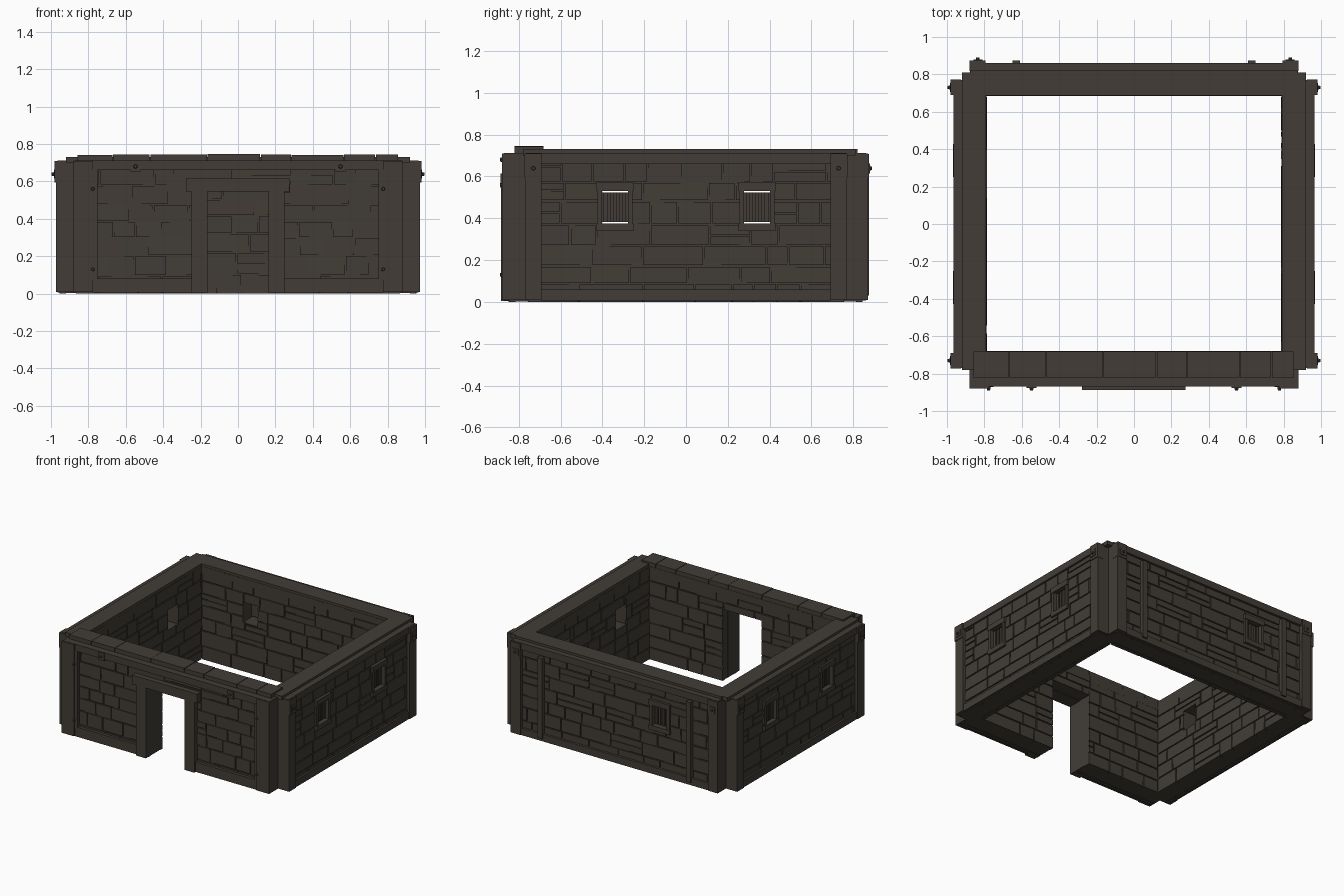
import bpy, bmesh, math, random
from mathutils import Matrix, Vector

if "Cube" in bpy.data.objects:
    bpy.data.objects.remove(bpy.data.objects["Cube"])

random.seed(7)
mat = bpy.data.materials.new("dark_brown_stone")
mat.diffuse_color = (0.054, 0.046, 0.037, 1)
mat.use_nodes = True
mat.node_tree.nodes["Principled BSDF"].inputs["Base Color"].default_value = mat.diffuse_color

# Every wall is drawn in a local frame: u along the wall, d outward from the centre, z up
TURN = {"front": 0, "right": math.pi / 2, "back": math.pi, "left": -math.pi / 2}


def box(bm, u0, u1, d0, d1, z0, z1, jit=0.0):
    vs = [bm.verts.new((u, -d + random.uniform(-jit, jit), z))
          for z in (z0, z1) for d in (d0, d1) for u in (u0, u1)]
    for f in ((0, 1, 3, 2), (4, 6, 7, 5), (0, 4, 5, 1), (2, 3, 7, 6), (0, 2, 6, 4), (1, 5, 7, 3)):
        bm.faces.new([vs[i] for i in f])


def bolt(bm, u, z, d0, d1, r):
    m = Matrix.Translation((u, -(d0 + d1) / 2, z)) @ Matrix.Rotation(math.pi / 2, 4, 'X')
    bmesh.ops.create_cone(bm, cap_ends=True, segments=8, radius1=r * 0.7, radius2=r,
                          depth=d1 - d0, matrix=m @ Matrix.Rotation(math.pi, 4, 'X'))


def finish(bm, part, side):
    bmesh.ops.recalc_face_normals(bm, faces=bm.faces)
    me = bpy.data.meshes.new(part)
    bm.to_mesh(me)
    bm.free()
    me.materials.append(mat)
    ob = bpy.data.objects.new(side + "_" + part, me)
    ob.rotation_euler.z = TURN[side]
    bpy.context.collection.objects.link(ob)


def subtract(rects, hole):
    """Cut a rectangular hole out of a list of (u0, u1, z0, z1) rectangles."""
    a, b, c, e = hole
    out = []
    for u0, u1, z0, z1 in rects:
        if u1 <= a or u0 >= b or z1 <= c or z0 >= e:
            out.append((u0, u1, z0, z1))
            continue
        if u0 < a: out.append((u0, a, z0, z1))
        if u1 > b: out.append((b, u1, z0, z1))
        m0, m1 = max(u0, a), min(u1, b)
        if z0 < c: out.append((m0, m1, z0, c))
        if z1 > e: out.append((m0, m1, e, z1))
    return out


def stones(bm, half, top, d0, d1, holes):
    """Irregular coursed stones with thin open joints."""
    z, g = 0.0, 0.004
    while z < top - 0.001:
        h = random.uniform(0.085, 0.115)
        if top - z - h < 0.06: h = top - z
        u = -half
        while u < half - 0.001:
            w = random.uniform(0.1, 0.32)
            if half - u - w < 0.08: w = half - u
            cut = [(u, u + w, z, z + h)]
            if w > 0.15 and random.random() < 0.15:      # some stones are split in two thin ones
                s = z + h * random.uniform(0.4, 0.6)
                cut = [(u, u + w, z, s), (u, u + w, s, z + h)]
            for r in cut:
                rects = [(r[0] + g, r[1] - g, r[2] + (g if r[2] > 0 else 0), r[3] - g)]
                for hole in holes:
                    rects = subtract(rects, hole)
                for q in rects:
                    if q[1] - q[0] > 0.006 and q[3] - q[2] > 0.006:
                        box(bm, q[0], q[1], d0, d1, q[2], q[3], 0.0015)
            u += w
        z += h


def masonry(side, half, inner_half, d_in, d_out, holes):
    bm = bmesh.new()
    rects = [(-half, half, 0.003, 0.71)]
    for h in holes:
        rects = subtract(rects, h)
    for r in rects:
        box(bm, r[0], r[1], d_in + 0.008, d_out - 0.008, r[2], r[3])
    finish(bm, "wall_core", side)
    bm = bmesh.new()
    stones(bm, half, 0.70, d_out - 0.03, d_out, holes)
    finish(bm, "outer_stones", side)
    bm = bmesh.new()
    stones(bm, inner_half, 0.71, d_in, d_in + 0.03, holes)
    finish(bm, "inner_stones", side)


def window(side, u, d):
    """Frame, backing board and upright bars of one small window."""
    bm = bmesh.new()
    for s in (-1, 1):
        a, b = sorted((u + s * 0.062, u + s * 0.084))
        box(bm, a, b, d - 0.04, d + 0.012, 0.35, 0.56)
    box(bm, u - 0.088, u + 0.088, d - 0.04, d + 0.016, 0.53, 0.57)
    box(bm, u - 0.088, u + 0.088, d - 0.04, d + 0.016, 0.34, 0.375)
    finish(bm, "window_frame", side)
    bm = bmesh.new()
    box(bm, u - 0.063, u + 0.063, d - 0.055, d - 0.045, 0.383, 0.522)
    for i in range(4):
        c = u - 0.045 + i * 0.03
        box(bm, c - 0.009, c + 0.009, d - 0.05, d - 0.01, 0.383, 0.522)
    finish(bm, "window_bars", side)


def trim(side, half, post_in, d_in, d_out, d_beam, plinth):
    """Corner posts, top beam and bottom plinth of a wall."""
    bm = bmesh.new()
    for s in (-1, 1):
        a, b = sorted((s * post_in, s * half))
        box(bm, a, b, d_in + 0.01, d_out, 0.008, 0.71)
    finish(bm, "corner_posts", side)
    bm = bmesh.new()
    box(bm, -half + 0.002, half - 0.002, d_in, d_beam, 0.66, 0.712)
    finish(bm, "top_beam", side)
    bm = bmesh.new()
    for a, b in plinth:
        box(bm, a, b, d_beam - 0.06, d_beam, 0.006, 0.08 if side == "front" else 0.06)
    finish(bm, "plinth", side)


def post_caps(side, u, half, d):
    """Iron plate and bolt at the head of each corner post."""
    bm = bmesh.new()
    for s in (-1, 1):
        a, b = sorted((s * (u - 0.04), s * half))
        box(bm, a, b, d - 0.05, d + 0.006, 0.595, 0.708)
        box(bm, s * u - 0.024, s * u + 0.024, d, d + 0.011, 0.615, 0.663)
        bolt(bm, s * u, 0.639, d, d + 0.022, 0.012)
    finish(bm, "post_caps", side)


def slab(side, u0, u1, d0, d1, z1):
    bm = bmesh.new()
    box(bm, u0, u1, d0, d1, 0.70, z1)
    finish(bm, "capping_slab", side)


# Side walls with two windows each
for side in ("right", "left"):
    wins = [(u - 0.063, u + 0.063, 0.375, 0.53) for u in (-0.34, 0.34)]
    masonry(side, 0.76, 0.685, 0.788, 0.952, wins)
    trim(side, 0.77, 0.69, 0.79, 0.974, 0.966, [(-0.69, 0.69)])
    post_caps(side, 0.73, 0.772, 0.974)
    f = 1 if side == "right" else -1
    a, b = sorted((-0.78 * f, 0.81 * f))
    slab(side, a, b, 0.79, 0.92, 0.73)
    for u in (-0.34, 0.34):
        window(side, u, 0.952)

# Back wall with one window and two upright battens
masonry("back", 0.87, 0.79, 0.685, 0.844, [(0.312, 0.438, 0.375, 0.53)])
trim("back", 0.878, 0.795, 0.685, 0.87, 0.862, [(-0.795, 0.795)])
post_caps("back", 0.835, 0.88, 0.868)
slab("back", -0.875, 0.875, 0.687, 0.82, 0.73)
window("back", 0.375, 0.846)
bm = bmesh.new()
for s in (-1, 1):
    box(bm, s * 0.63 - 0.02, s * 0.63 + 0.02, 0.82, 0.874, 0.03, 0.645)
finish(bm, "battens", "back")

# Front wall with doorway
masonry("front", 0.87, 0.79, 0.68, 0.848, [(-0.165, 0.165, -0.01, 0.55)])
trim("front", 0.88, 0.775, 0.68, 0.88, 0.87, [(-0.775, -0.24), (0.24, 0.775)])

# Coping stones along the front wall
bm = bmesh.new()
joints = [-0.86, -0.67, -0.47, -0.165, 0.12, 0.285, 0.565, 0.735, 0.857]
for a, b in zip(joints, joints[1:]):
    box(bm, a + 0.002, b - 0.002, 0.682, 0.82, 0.70, 0.745 + random.uniform(-0.003, 0.003))
finish(bm, "coping_stones", "front")

# Door posts and lintel
bm = bmesh.new()
for s in (-1, 1):
    a, b = sorted((s * 0.163, s * 0.248))
    box(bm, a, b, 0.74, 0.884, 0.004, 0.55)
finish(bm, "door_posts", "front")
bm = bmesh.new()
box(bm, -0.278, 0.276, 0.78, 0.888, 0.545, 0.615)
finish(bm, "door_lintel", "front")

# Side strips of the front panels, with bolts
bm = bmesh.new()
for s in (-1, 1):
    a, b = sorted((s * 0.752, s * 0.778))
    box(bm, a, b, 0.82, 0.872, 0.07, 0.665)
    for z in (0.13, 0.56):
        bolt(bm, s * 0.777, z, 0.87, 0.889, 0.011)
finish(bm, "panel_strips", "front")

# Iron plates and bolts on the front beam
bm = bmesh.new()
for s in (-1, 1):
    box(bm, s * 0.548 - 0.026, s * 0.548 + 0.026, 0.86, 0.878, 0.652, 0.708)
    bolt(bm, s * 0.548, 0.68, 0.875, 0.89, 0.012)
finish(bm, "beam_plates", "front")
